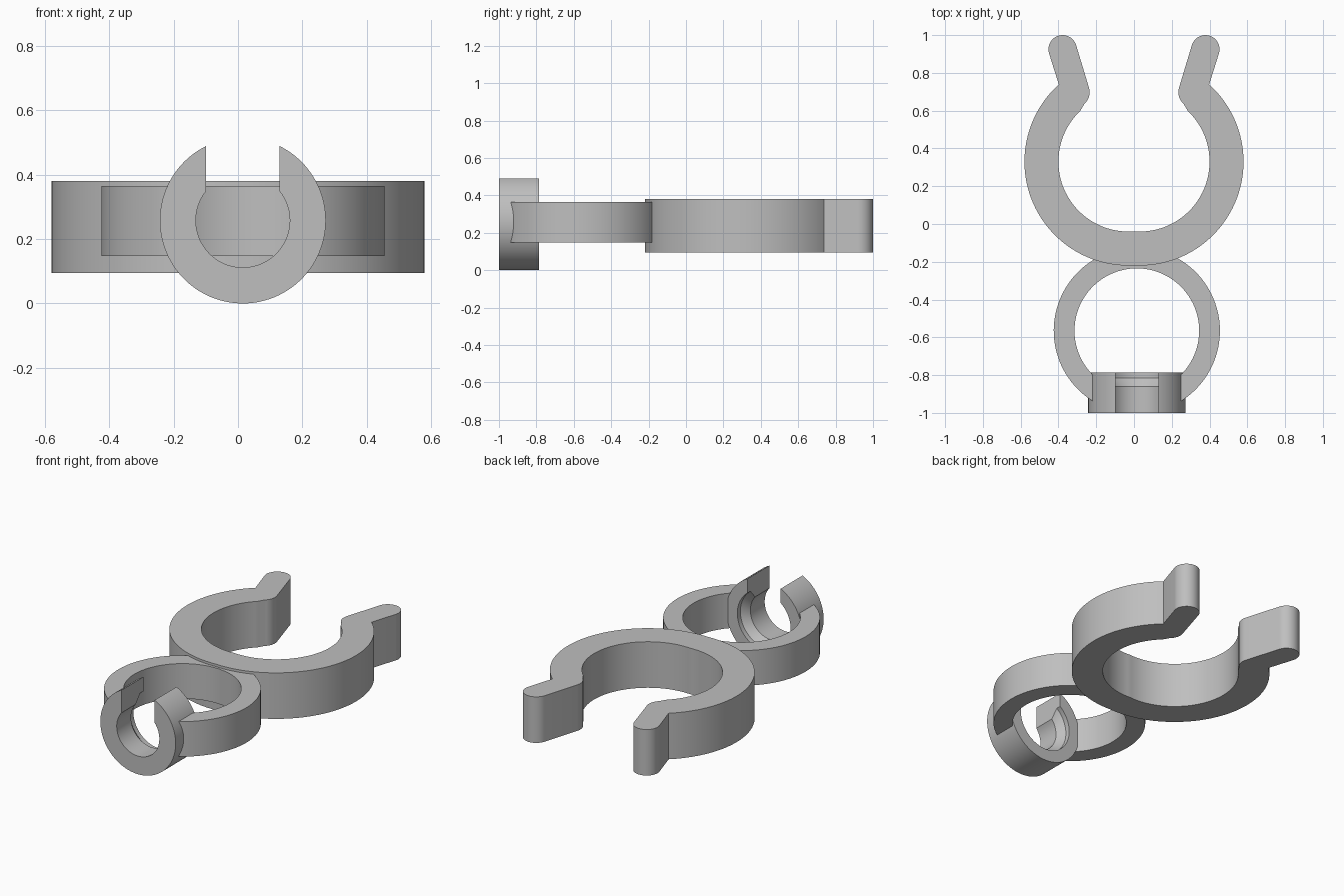
import bpy
import bmesh
from math import radians, cos, sin, asin, acos, pi, degrees

if "Cube" in bpy.data.objects:
    bpy.data.objects.remove(bpy.data.objects["Cube"], do_unlink=True)

grey = bpy.data.materials.new("plain grey")
grey.use_nodes = True
grey.diffuse_color = (0.52, 0.52, 0.52, 1)
grey.node_tree.nodes["Principled BSDF"].inputs["Base Color"].default_value = grey.diffuse_color


def arc(cx, cy, r, start, end, steps):
    """Points along an arc, angles in degrees."""
    angles = [radians(start + (end - start) * i / steps) for i in range(steps + 1)]
    return [(cx + r * cos(a), cy + r * sin(a)) for a in angles]


def finish(name, bm):
    bmesh.ops.recalc_face_normals(bm, faces=bm.faces)
    mesh = bpy.data.meshes.new(name)
    bm.to_mesh(mesh)
    bm.free()
    mesh.materials.append(grey)
    obj = bpy.data.objects.new(name, mesh)
    bpy.context.collection.objects.link(obj)
    bpy.ops.object.select_all(action='DESELECT')
    obj.select_set(True)
    bpy.context.view_layer.objects.active = obj
    bpy.ops.object.shade_smooth_by_angle(angle=radians(30))
    return obj


def extrude_profile(name, points, bottom, top):
    bm = bmesh.new()
    base = bm.faces.new([bm.verts.new((x, y, bottom)) for x, y in points])
    walls = bmesh.ops.extrude_face_region(bm, geom=[base], use_keep_orig=True)
    new_verts = [g for g in walls["geom"] if isinstance(g, bmesh.types.BMVert)]
    bmesh.ops.translate(bm, verts=new_verts, vec=(0, 0, top - bottom))
    return finish(name, bm)


# Large open clip: two mirrored halves with flared, rounded tips
OFFSET, CY, OUTER, INNER = 0.03, 0.33, 0.55, 0.37
outer_start = -degrees(acos(-OFFSET / OUTER))
inner_end = -degrees(acos(-OFFSET / INNER))
half = arc(OFFSET, CY, OUTER, outer_start, 48, 64)
half += arc(0.378, 0.925, 0.075, -17.3, 162.7, 24)
half += arc(0.318, 0.698, 0.083, 162.7, 228, 14)
half += arc(OFFSET, CY, INNER, 46.5, inner_end, 56)
mirrored = [(-x, y) for x, y in reversed(half)]
extrude_profile("large_clip", half + mirrored[1:-1], 0.095, 0.38)

# Middle ring: its open ends are buried in the walls of the small clip
CX, RING_Y, REACH = 0.015, -0.565, 0.2


def ring_arc(r):
    gap = degrees(asin(REACH / r))
    return arc(CX, RING_Y, r, -90 + gap, 270 - gap, 96)


extrude_profile("middle_ring", ring_arc(0.44) + ring_arc(0.33)[::-1], 0.148, 0.365)

# Small upright clip: a stepped section swept around y, with a parallel slot on top
FRONT, BACK, CZ, SLOT = -1.0, -0.785, 0.258, 0.114
section = [(0.258, FRONT), (0.258, BACK), (0.183, BACK),
           (0.183, -0.815), (0.146, -0.86), (0.146, FRONT)]
STEPS = 96
bm = bmesh.new()
rows = []
for i in range(STEPS + 1):
    row = []
    for r, y in section:
        edge = asin(SLOT / r)
        a = edge + (2 * pi - 2 * edge) * i / STEPS
        row.append(bm.verts.new((CX + r * sin(a), y, CZ + r * cos(a))))
    rows.append(row)
for a, b in zip(rows, rows[1:]):
    for j in range(len(section)):
        k = (j + 1) % len(section)
        bm.faces.new((a[j], a[k], b[k], b[j]))
bm.faces.new(rows[0])
bm.faces.new(rows[-1][::-1])
finish("small_clip", bm)
